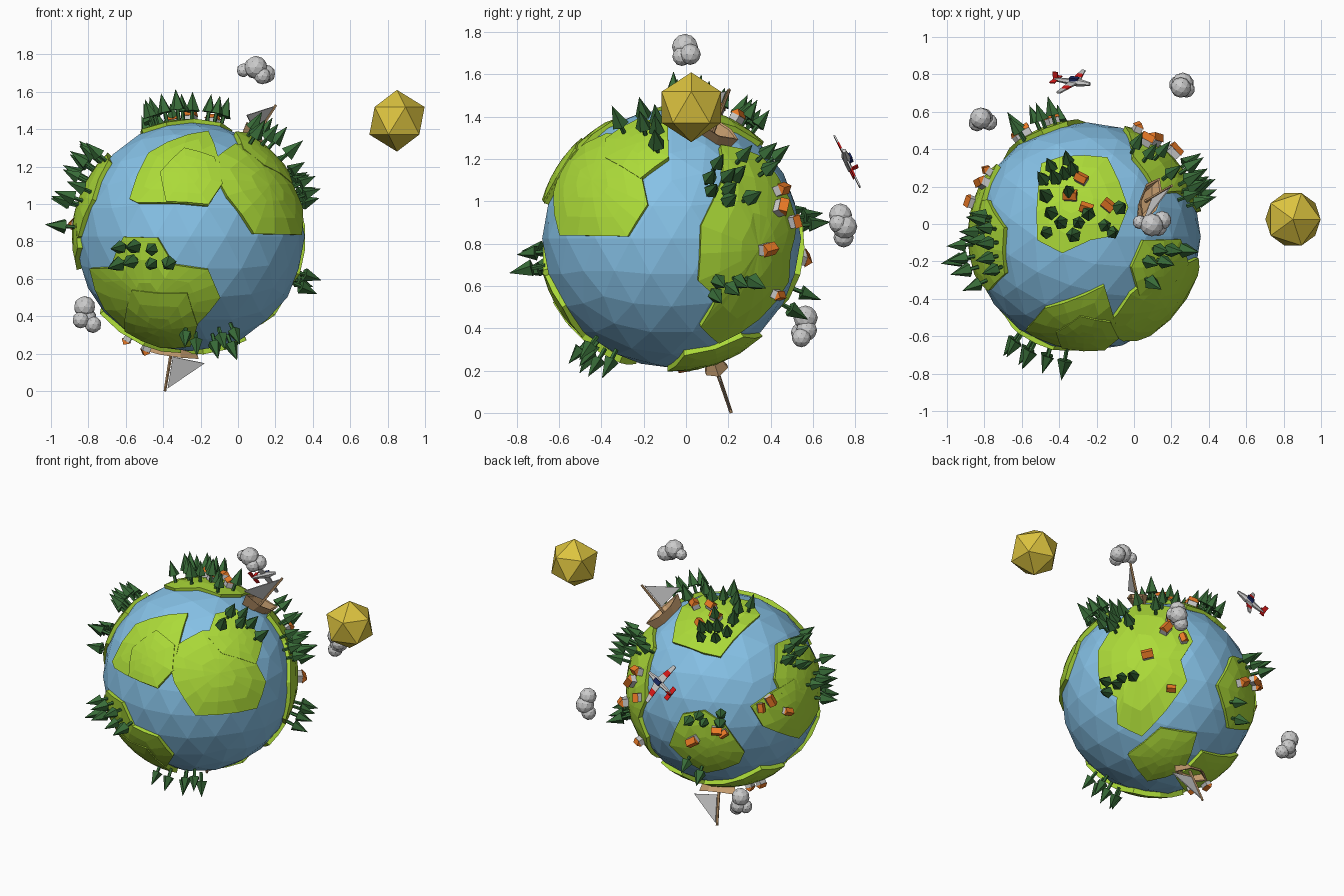
import bpy, bmesh, math, random
from mathutils import Vector as V, Matrix as M

if "Cube" in bpy.data.objects:
    bpy.data.objects.remove(bpy.data.objects["Cube"])

random.seed(4)
C = V((-0.255, -0.068, 0.825))      # globe centre
R, LAND = 0.612, 0.632              # ocean and land radius


def angled(az, el):
    a, e = math.radians(az), math.radians(el)
    h = V((math.sin(a), -math.cos(a), 0))
    right = V((math.cos(a), math.sin(a), 0))
    t = h * math.cos(e) + V((0, 0, math.sin(e)))
    return right, t.cross(right), t


# view: (right, up, toward), centre, scale -- used to place things on the globe
VIEWS = {
    'F': (angled(0, 0), (190, 237), 187), 'R': (angled(90, 0), (672, 239), 211),
    'T': (angled(0, 90), (1086, 236.5), 187), 'A': (angled(38, 25), (202, 674), 160),
    'B': (angled(218, 19), (723, 687), 160), 'C': (angled(138, -26), (1154, 700), 160),
    'L': (angled(-90, 0), (0, 0), 100), 'U': (angled(0, -90), (0, 0), 100)}


def on_globe(view, px, py, r=LAND):
    (rt, up, tw), (cx, cy), s = VIEWS[view]
    u, v = (px - cx) / s, (cy - py) / s
    return (rt * u + up * v + tw * math.sqrt(max(0, r * r - u * u - v * v))).normalized()


def mat(name, c):
    m = bpy.data.materials.new(name)
    m.diffuse_color = (*c, 1)
    m.use_nodes = True
    m.node_tree.nodes["Principled BSDF"].inputs["Base Color"].default_value = m.diffuse_color
    return m


BLUE = mat('water', (0.24, 0.54, 0.80)); GREEN = mat('grass', (0.41, 0.70, 0.04))
TREE = mat('leaves', (0.04, 0.15, 0.04)); ORANGE = mat('roof', (0.85, 0.20, 0.02))
WOOD = mat('wood', (0.60, 0.36, 0.17)); GOLD = mat('sun', (0.72, 0.55, 0.05))
RED = mat('red', (0.75, 0.01, 0.01)); NAVY = mat('navy', (0.01, 0.02, 0.12))


def finish(bm, name, m=None):
    bmesh.ops.recalc_face_normals(bm, faces=bm.faces)
    me = bpy.data.meshes.new(name)
    bm.to_mesh(me)
    bm.free()
    if m:
        me.materials.append(m)
    ob = bpy.data.objects.new(name, me)
    bpy.context.collection.objects.link(ob)
    return ob


def frame(pos, normal, heading=None):
    n = normal.normalized()
    h = heading if heading else n.orthogonal()
    h = (h - n * h.dot(n)).normalized()
    return M.Translation(pos) @ M((h, n.cross(h), n)).transposed().to_4x4()


def ball(bm, pos, r, sub):
    bmesh.ops.create_icosphere(bm, subdivisions=sub, radius=r, matrix=M.Translation(pos))


def cone(bm, mtx, r1, r2, z0, z1, n):
    bmesh.ops.create_cone(bm, cap_ends=True, segments=n, radius1=r1, radius2=r2, depth=z1 - z0,
                          matrix=mtx @ M.Translation((0, 0, (z0 + z1) / 2)))


def box(bm, mtx, c, s):
    bmesh.ops.create_cube(bm, size=1, matrix=mtx @ M.Translation(c) @ M.Diagonal((*s, 1)))


def poly(bm, mtx, pts, faces):
    vs = [bm.verts.new(mtx @ V(p)) for p in pts]
    for f in faces:
        bm.faces.new([vs[i] for i in f])


# ocean globe and sun
bm = bmesh.new(); ball(bm, C, R, 3); finish(bm, 'ocean', BLUE)
bm = bmesh.new(); ball(bm, V((0.85, 0.025, 1.445)), 0.165, 1); finish(bm, 'sun', GOLD)


# land plates: outline traced on the globe, domed with rings, with a rim
def land(name, view, pts, h=0.0):
    corners = [on_globe(view, *p) for p in pts]
    edge = []
    for a, b in zip(corners, corners[1:] + corners[:1]):
        n = max(1, math.ceil((a - b).length * LAND / 0.17))
        edge += [a.lerp(b, i / n).normalized() for i in range(n)]
    mid = sum(edge, V()).normalized()
    bm = bmesh.new()
    rings = []
    for t, r in ((0, 0.59), (0, LAND + h), (0.33, LAND + h), (0.67, LAND + h)):
        rings.append([bm.verts.new(C + e.lerp(mid, t).normalized() * r) for e in edge])
    top = bm.verts.new(C + mid * (LAND + h))
    n = len(edge)
    for i in range(n):
        j = (i + 1) % n
        for a, b in zip(rings, rings[1:]):
            bm.faces.new((a[i], a[j], b[j], b[i]))
        bm.faces.new((rings[-1][i], rings[-1][j], top))
    bm.faces.new(rings[0][::-1])
    finish(bm, name, GREEN)


land('land_front', 'F', [(129, 199), (148, 153), (208, 131), (223, 183), (208, 206), (137, 203)])
land('land_front_hill', 'F', [(160, 173), (184, 149), (214, 158), (222, 184), (208, 205), (166, 202)], .008)
land('land_east', 'R', [(554, 193), (568, 158), (607, 134), (636, 139), (648, 205), (628, 237), (560, 236)])
land('land_east_top', 'T', [(1131, 267), (1143, 240), (1180, 239), (1188, 264), (1160, 295), (1139, 295)], .003)
land('land_south', 'F', [(89, 269), (110, 268), (123, 237), (157, 238), (173, 265), (208, 270),
                         (220, 298), (197, 325), (190, 346), (160, 346), (125, 330), (104, 310)])
land('land_south_hill', 'F', [(132, 290), (187, 293), (197, 325), (190, 346), (160, 347), (125, 331)], .006)
land('land_under_west', 'U', [(-46, 25), (-8, 35), (-5, 12), (-25, -2), (-48, 2)], .003)
land('land_under', 'U', [(3.5, 43), (26, 34), (30, 6), (7, -2), (-5, 20)], .001)
land('land_top', 'T', [(1038, 185), (1041, 163), (1062, 156), (1107, 157), (1128, 207), (1117, 235),
                       (1090, 240), (1062, 253), (1037, 240)])
land('land_west', 'L', [(-17, -8), (-20, -28), (-5, -45), (20, -41), (29, -20), (20, 0), (0, 5)])
land('land_north_west', 'B', [(745, 697), (765, 684), (790, 672), (815, 690), (817, 708), (795, 735), (757, 718)], .002)
land('land_north', 'B', [(662, 738), (675, 704), (697, 700), (718, 715), (738, 745), (733, 757),
                         (700, 768), (680, 756)])
land('land_north_east', 'C', [(1096, 655), (1120, 622), (1133, 606), (1170, 610), (1193, 648), (1181, 668),
                              (1187, 690), (1165, 720), (1140, 745), (1115, 732), (1115, 705), (1098, 695)])

# trees: short trunk and pointed crown
TREES = {
    'T': [(1067, 158), (1050, 165), (1042, 178), (1055, 177), (1064, 172), (1072, 168), (1068, 190),
          (1045, 195), (1050, 212), (1045, 232), (1060, 222), (1073, 235), (1078, 222), (1088, 213),
          (1105, 225), (1113, 232), (1120, 207), (960, 245), (962, 258), (966, 270), (975, 285),
          (972, 232), (980, 215), (985, 228), (987, 243), (987, 258), (992, 270), (1137, 142),
          (1150, 152), (1162, 150), (1190, 166), (1198, 185), (1190, 195), (1172, 172), (1150, 262),
          (1160, 250), (1165, 262), (1172, 250), (1152, 283), (1185, 250)],
    'F': [(118, 248), (130, 262), (117, 265), (133, 247), (150, 250), (150, 265), (168, 264),
          (185, 338), (196, 345), (215, 347), (222, 340), (232, 348), (235, 335)],
    'R': [(713, 190), (711, 177), (729, 176), (737, 175), (730, 200), (720, 283), (717, 297),
          (733, 290), (741, 283), (755, 283)],
    'B': [(680, 710), (690, 705), (713, 703), (712, 712), (695, 712), (692, 769), (678, 757),
          (786, 650), (797, 643), (802, 657), (822, 695)]}
bm = bmesh.new()
for view, pts in TREES.items():
    for p in pts:
        d = on_globe(view, *p, 0.70)
        m = frame(C + d * 0.62, d) @ M.Rotation(random.uniform(0, 6), 4, 'Z')
        s = random.uniform(0.9, 1.08)
        cone(bm, m, 0.011, 0.011, 0, 0.08 * s, 5)
        cone(bm, m, 0.04 * s, 0, 0.06 * s, 0.165 * s, 5)
finish(bm, 'trees', TREE)

# houses: grey walls and orange gable roofs
HOUSES = {
    'T': [(1070, 195), (1086, 208), (1108, 205), (1081, 178)],
    'R': [(782, 190), (782, 208), (796, 222), (768, 250), (779, 296)],
    'B': [(755, 698), (765, 691), (783, 704), (709, 721), (685, 732), (716, 724)],
    'U': [(-34, 8), (-24, 6)]}
walls, roofs = bmesh.new(), bmesh.new()
for view, pts in HOUSES.items():
    for p in pts:
        d = on_globe(view, *p, 0.655)
        m = frame(C + d * LAND, d) @ M.Rotation(random.uniform(0, 6), 4, 'Z') @ M.Scale(random.uniform(.85, 1.1), 4)
        box(walls, m, (0, 0, 0.012), (0.062, 0.046, 0.045))
        prism = [(x, y, z) for x in (-.034, .034) for y, z in ((-.029, .030), (.029, .030), (0, .058))]
        poly(roofs, m, prism, [(0, 1, 2), (3, 5, 4), (0, 3, 4, 1), (1, 4, 5, 2), (2, 5, 3, 0)])
finish(walls, 'house_walls')
finish(roofs, 'house_roofs', ORANGE)

# sailing boats: hollow hull, mast, triangular sail along +x
RIM = [(-.135, 0), (-.06, .055), (.05, .055), (.15, 0), (.05, -.055), (-.06, -.055)]
for name, n, boom in (('top', V((.52, .31, .80)), V((-.08, -.2, .13))),
                      ('bottom', V((-.154, .32, -.936)), V((1, 0, 0)))):
    m = frame(C + n.normalized() * 0.62, n, boom)
    hull = bmesh.new()
    pts = [(x, y, .045 + .12 * max(0, abs(x) - .06)) for x, y in RIM]
    pts += [(x * .8, y * .5, -.02) for x, y in RIM]
    pts += [(x * .88, y * .8, z - .004) for x, y, z in pts[:6]]
    pts += [(x * .75, y * .45, -.005) for x, y in RIM]
    faces = [tuple(range(6, 12)), tuple(range(18, 24))]
    for i in range(6):
        j = (i + 1) % 6
        for a, b in ((6, 0), (0, 12), (12, 18)):
            faces.append((a + i, a + j, b + j, b + i))
    poly(hull, m, pts, faces)
    cone(hull, m, 0.010, 0.008, -.01, 0.262, 6)
    finish(hull, name + '_boat_hull_and_mast', WOOD)
    sail = bmesh.new()
    tri = [(x, y, z) for y in (-.003, .003) for x, z in ((.012, .065), (.185, .075), (.012, .245))]
    poly(sail, m, tri, [(0, 1, 2), (3, 5, 4), (0, 3, 4, 1), (1, 4, 5, 2), (2, 5, 3, 0)])
    finish(sail, name + '_boat_sail')

# aeroplane: nose along +x, wings along y
n = V((-.077, .908, .41))
e1, e2 = V((1, .085, 0)), V((0, -.41, .91))
m = frame(V((-.325, .76, 1.195)), n, e1 * .11 + e2 * .06)
body, red, navy = bmesh.new(), bmesh.new(), bmesh.new()
spin = m @ M.Rotation(math.radians(90), 4, 'Y')
cone(body, spin, 0.010, 0.022, -.11, .03, 6)
cone(body, spin, 0.022, 0.010, .03, .10, 6)
for s in (-1, 1):
    for bmx, a, b in ((body, .0, .06), (red, .06, .10), (body, .10, .15)):
        quad = [(.035 - .25 * y + x * (.055 - .22 * y), s * y, z)
                for z in (-.004, .004) for y, x in ((a, 0), (a, -1), (b, -1), (b, 0))]
        poly(bmx, m, quad, [(0, 1, 2, 3), (7, 6, 5, 4)] + [(i, (i + 1) % 4, 4 + (i + 1) % 4, 4 + i) for i in range(4)])
    box(red, m, (-.105, s * .025, 0), (.03, .045, .006))
box(red, m, (-.105, 0, .022), (.03, .006, .045))
box(navy, m, (.008, 0, .016), (.05, .028, .022))
finish(body, 'plane_body')
finish(red, 'plane_red_trim', RED)
finish(navy, 'plane_cockpit', NAVY)

# clouds: clusters of low-poly puffs (centre, then offsets with radius)
CLOUDS = [
    ((.10, 0, 1.715), [(-.07, .01, 0, .037), (-.005, -.005, .015, .062), (.05, .02, -.02, .050), (.03, -.02, -.03, .045)]),
    ((-.82, .56, .40), [(0, .005, .05, .058), (.015, .01, -.01, .050), (.045, -.015, -.045, .045), (-.02, -.02, -.02, .045)]),
    ((.25, .74, .885), [(0, -.01, .05, .055), (.01, .01, -.005, .060), (-.015, .005, -.055, .048), (.03, -.02, .01, .045)])]
for i, (c, puffs) in enumerate(CLOUDS):
    bm = bmesh.new()
    for x, y, z, r in puffs:
        ball(bm, V(c) + V((x, y, z)), r, 2)
    finish(bm, f'cloud_{i + 1}')
